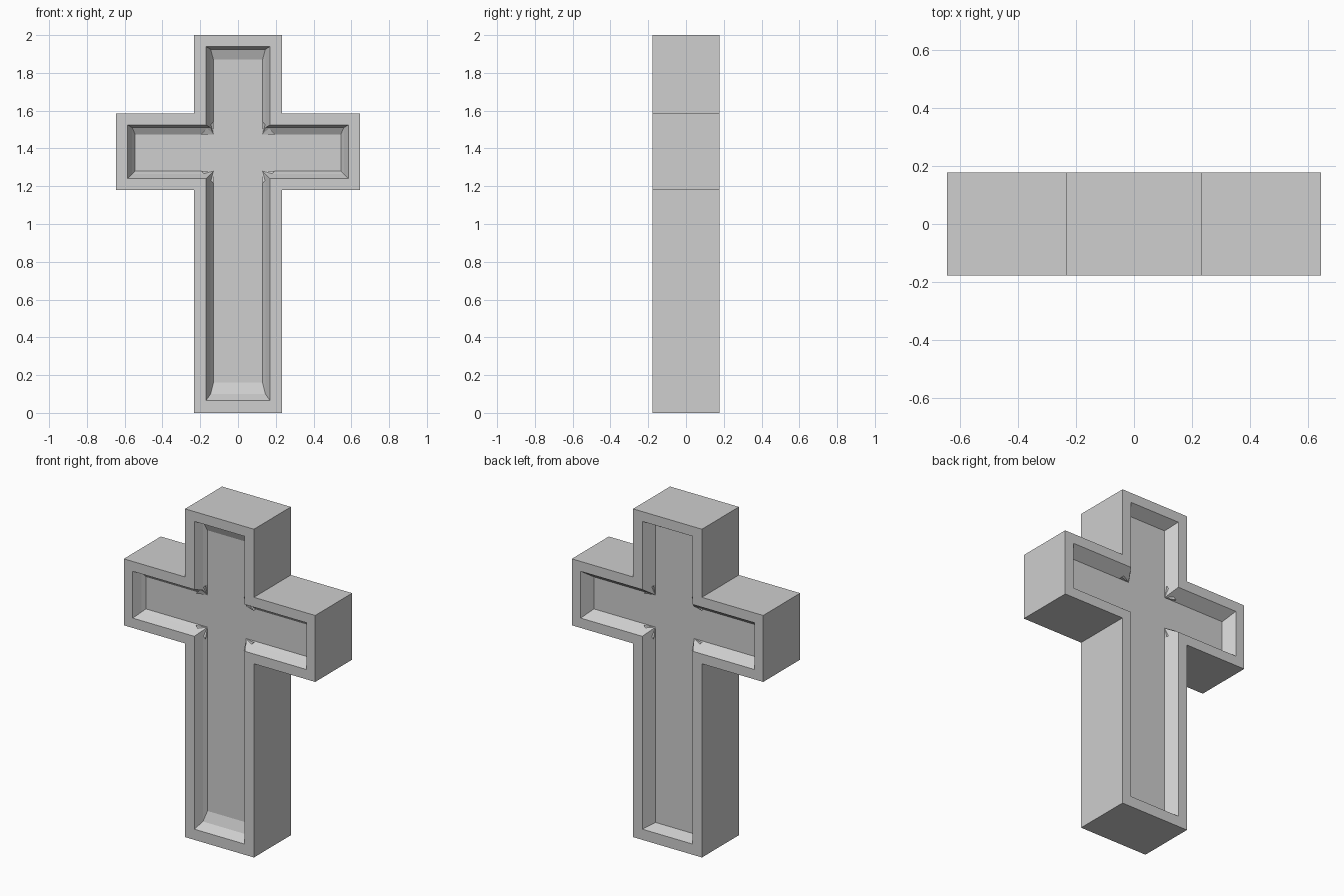
import bpy
import bmesh

if "Cube" in bpy.data.objects:
    bpy.data.objects.remove(bpy.data.objects["Cube"], do_unlink=True)

stone = bpy.data.materials.new("plain grey stone")
stone.use_nodes = True
grey = (0.62, 0.62, 0.62, 1)
stone.diffuse_color = grey
stone.node_tree.nodes["Principled BSDF"].inputs["Base Color"].default_value = grey

HALF_DEPTH = 0.178


def outline(post, arm, bottom, low, high, top):
    """Cross outline as x, z points, running counterclockwise from the foot."""
    right = [(post, bottom), (post, low), (arm, low),
             (arm, high), (post, high), (post, top)]
    return right + [(-x, z) for x, z in reversed(right)]


def make_object(name, bm):
    bmesh.ops.recalc_face_normals(bm, faces=bm.faces)
    mesh = bpy.data.meshes.new(name)
    bm.to_mesh(mesh)
    bm.free()
    mesh.materials.append(stone)
    obj = bpy.data.objects.new(name, mesh)
    bpy.context.collection.objects.link(obj)
    return obj


body = outline(0.232, 0.645, 0, 1.18, 1.585, 2)
rim = outline(0.17, 0.585, 0.065, 1.24, 1.525, 1.94)
front_step = outline(0.145, 0.56, 0.1, 1.265, 1.51, 1.925)
front_floor = outline(0.13, 0.545, 0.16, 1.28, 1.475, 1.87)
back_floor = outline(0.13, 0.545, 0.09, 1.28, 1.475, 1.9)

# Rings run from the front panel, around the body, to the back panel
rings = [(front_floor, 0.07 - HALF_DEPTH), (front_step, 0.048 - HALF_DEPTH),
         (rim, -HALF_DEPTH), (body, -HALF_DEPTH),
         (body, HALF_DEPTH), (rim, HALF_DEPTH),
         (back_floor, HALF_DEPTH - 0.07)]

bm = bmesh.new()
loops = [[bm.verts.new((x, y, z)) for x, z in shape] for shape, y in rings]
for a, b in zip(loops, loops[1:]):
    for i in range(len(a)):
        j = (i + 1) % len(a)
        bm.faces.new((a[i], a[j], b[j], b[i]))
bm.faces.new(loops[0])
bm.faces.new(loops[-1])
make_object("cross_body", bm)

# Small sloping fillets in the four inner corners of each recess
bm = bmesh.new()
for face in (-1, 1):
    floor_y = face * (HALF_DEPTH - 0.07)
    raised_y = floor_y + face * 0.02
    for side in (-1, 1):
        for corner_z, up in ((1.28, -1), (1.475, 1)):
            x = side * 0.13
            tip = bm.verts.new((x, floor_y, corner_z))
            ends = [(x, corner_z + up * 0.065), (x + side * 0.065, corner_z)]
            low = [bm.verts.new((px, floor_y, pz)) for px, pz in ends]
            high = [bm.verts.new((px, raised_y, pz)) for px, pz in ends]
            bm.faces.new((tip, high[0], high[1]))
            bm.faces.new((tip, low[1], low[0]))
            bm.faces.new((low[0], low[1], high[1], high[0]))
            for k in (0, 1):
                bm.faces.new((tip, low[k], high[k]))
make_object("corner_fillets", bm)
